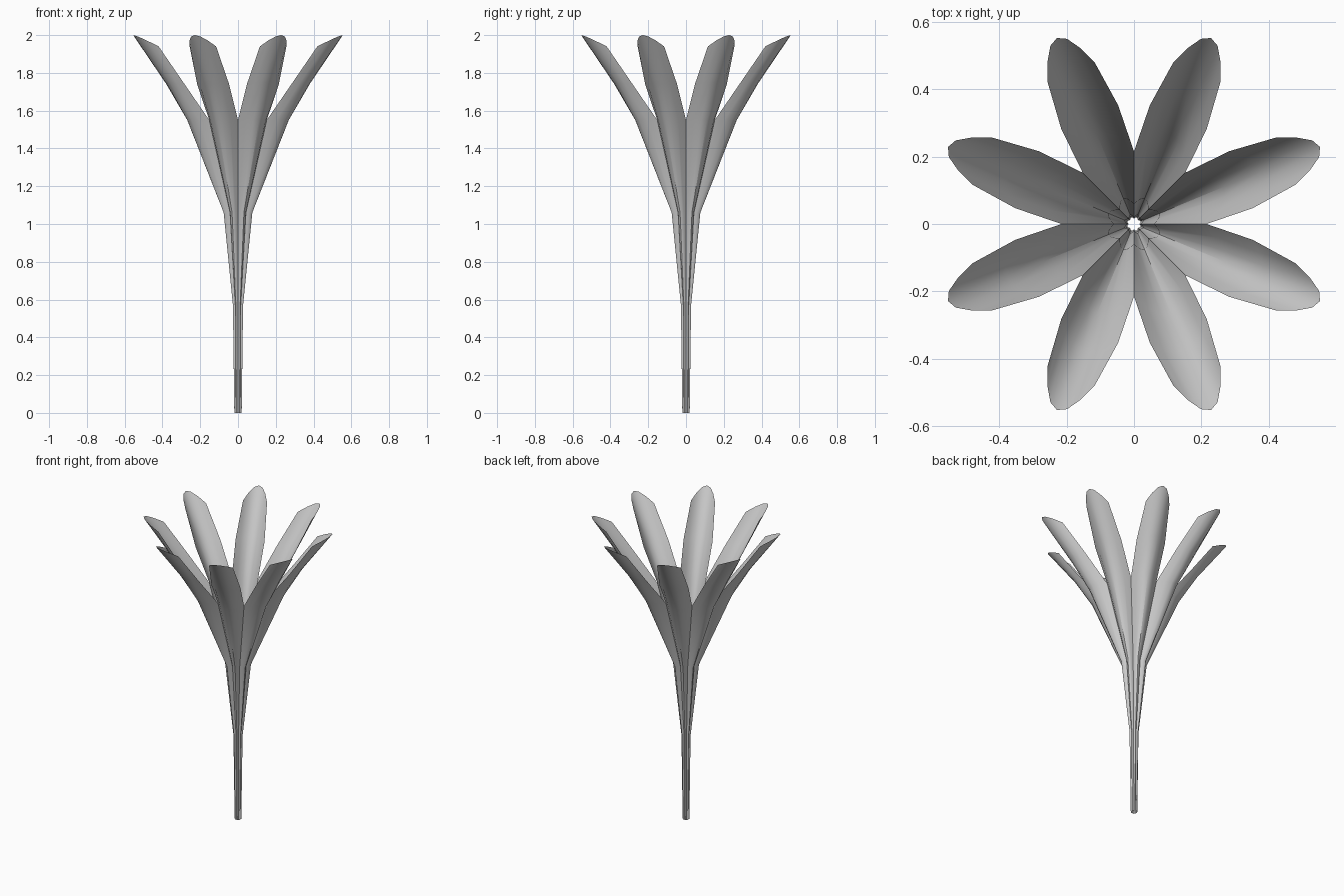
import bpy, bmesh
from math import cos, sin, tan, pi

if "Cube" in bpy.data.objects:
    bpy.data.objects.remove(bpy.data.objects["Cube"])

# Rows up a petal: edge height, centre height, edge distance, half width, centre distance
ROWS = [
    (0.00, 0.00, 0.015, None, 0.021),
    (0.57, 0.57, 0.019, None, 0.029),
    (1.06, 1.06, 0.055, None, 0.082),
    (1.55, 1.55, 0.199, None, 0.290),
    (1.74, 1.745, 0.344, 0.0915, 0.408),
    (1.94, 2.00, 0.486, 0.076, 0.598),
]
COLS = [-1, -0.7, -0.35, 0, 0.35, 0.7, 1]


def add_petal(bm, angle):
    grid = []
    for z_edge, z_mid, edge, half, mid in ROWS:
        # joined rows reach the seam between neighbouring petals
        half = half or edge * tan(pi / 8)
        row = []
        for u in COLS:
            k = 1 - u * u
            d, w, z = edge + (mid - edge) * k, half * u, z_edge + (z_mid - z_edge) * k
            row.append(bm.verts.new((d * cos(angle) - w * sin(angle),
                                     d * sin(angle) + w * cos(angle), z)))
        grid.append(row)
    for a, b in zip(grid, grid[1:]):
        for i in range(len(COLS) - 1):
            bm.faces.new((a[i], a[i + 1], b[i + 1], b[i]))


# Trumpet flower: eight cupped petals fused into a tube
bm = bmesh.new()
for i in range(8):
    add_petal(bm, pi / 8 + i * pi / 4)
bmesh.ops.remove_doubles(bm, verts=bm.verts, dist=0.0005)
mesh = bpy.data.meshes.new("flower_petals")
bm.to_mesh(mesh)
bm.free()
flower = bpy.data.objects.new("flower_petals", mesh)
bpy.context.collection.objects.link(flower)
bpy.context.view_layer.objects.active = flower
flower.select_set(True)
bpy.ops.object.shade_smooth_by_angle(angle=pi / 6)
